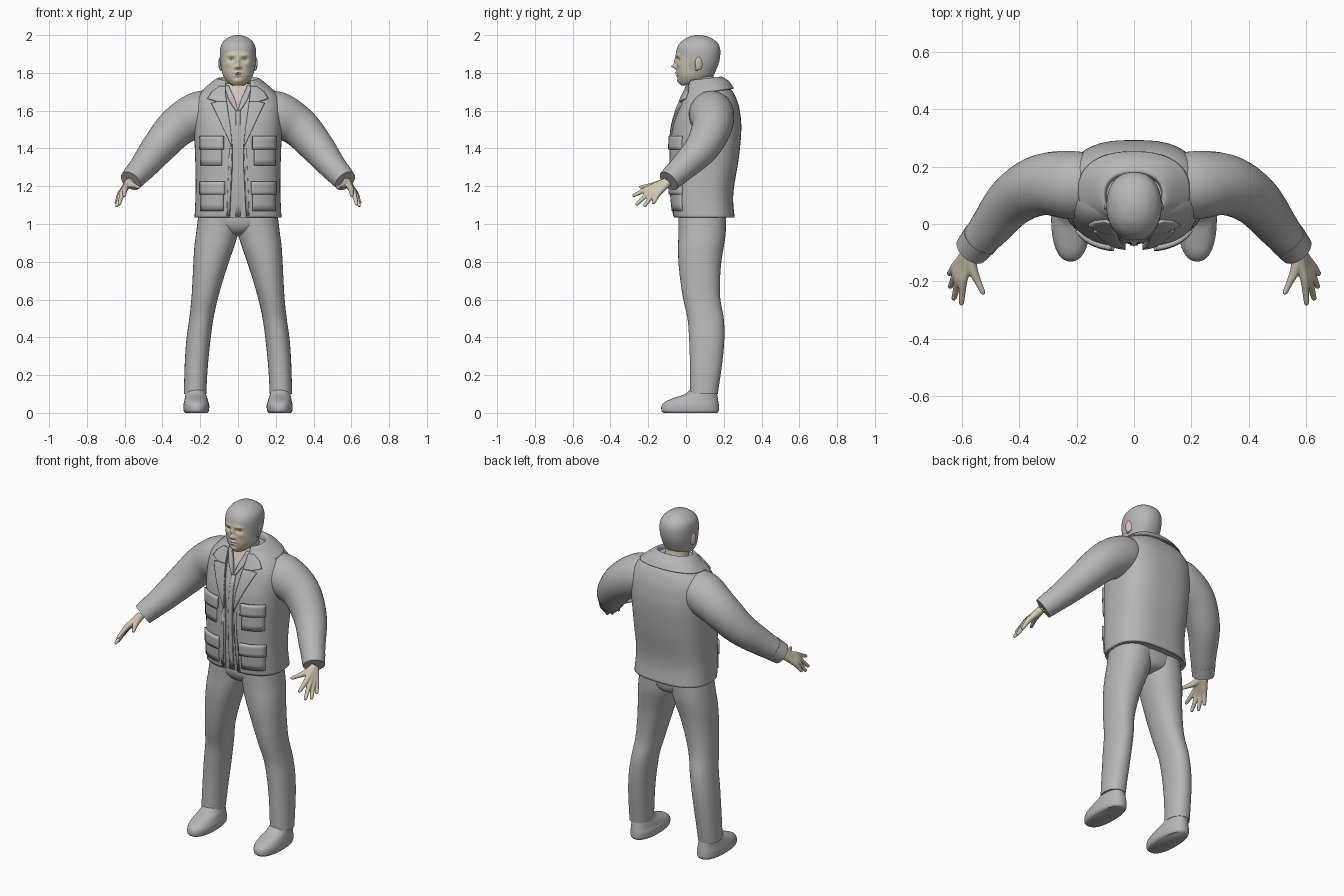
import bpy, bmesh, math
from mathutils import Vector, Matrix

if "Cube" in bpy.data.objects:
    bpy.data.objects.remove(bpy.data.objects["Cube"])


def material(name, rgb):
    m = bpy.data.materials.new(name)
    m.use_nodes = True
    m.diffuse_color = (*rgb, 1)
    m.node_tree.nodes["Principled BSDF"].inputs["Base Color"].default_value = (*rgb, 1)
    return m


GREY = material("cloth grey", (0.47, 0.47, 0.47))
SKIN = material("skin beige", (0.64, 0.58, 0.45))


def finish(name, bm, mats, rule=None, mirror=False, angle=50, closed=True):
    if closed:
        bmesh.ops.recalc_face_normals(bm, faces=bm.faces)
    if rule:
        for f in bm.faces:
            f.material_index = int(rule(f.calc_center_median()))
    me = bpy.data.meshes.new(name)
    bm.to_mesh(me)
    bm.free()
    ob = bpy.data.objects.new(name, me)
    bpy.context.collection.objects.link(ob)
    for m in mats:
        me.materials.append(m)
    bpy.ops.object.select_all(action='DESELECT')
    ob.select_set(True)
    bpy.context.view_layer.objects.active = ob
    bpy.ops.object.shade_smooth_by_angle(angle=math.radians(angle))
    if mirror:
        ob.modifiers.new("mirror", 'MIRROR')
    return ob


def spline(keys, steps=5):
    # Catmull-Rom resampling of any tuple of numbers
    out = []
    for i in range(len(keys) - 1):
        k = [keys[max(0, min(len(keys) - 1, i + d))] for d in (-1, 0, 1, 2)]
        for s in range(steps):
            t = s / steps
            out.append([0.5 * (2 * b + (c - a) * t + (2 * a - 5 * b + 4 * c - d) * t * t
                               + (3 * b - a - 3 * c + d) * t ** 3) for a, b, c, d in zip(*k)])
    return out + [list(keys[-1])]


def skin_rings(bm, rings, wrap=True):
    rows = [[bm.verts.new(p) for p in r] for r in rings]
    n = len(rows[0])
    for a, b in zip(rows, rows[1:]):
        for i in range(n if wrap else n - 1):
            j = (i + 1) % n
            bm.faces.new((a[i], a[j], b[j], b[i]))
    if wrap:
        bm.faces.new(rows[0][::-1])
        bm.faces.new(rows[-1])


def power(v, e):
    return math.copysign(abs(v) ** e, v)


def loft(name, keys, mats, n=2.2, count=40, opening=None, tilt=0, steps=5, shape=None, **kw):
    # keys: height, x range, y range; opening(z) gives a half gap at the front
    rings = []
    for z, x0, x1, y0, y1 in spline(keys, steps):
        hw, hd, xc, yc = (x1 - x0) / 2, (y1 - y0) / 2, (x0 + x1) / 2, (y0 + y1) / 2
        a = math.asin((opening(z) / hw) ** (n / 2)) if opening else 0
        div = count - 1 if opening else count
        ring = []
        for i in range(count):
            t = a + (2 * math.pi - 2 * a) * i / div
            p = Vector((xc + hw * power(math.sin(t), 2 / n), yc - hd * power(math.cos(t), 2 / n), z))
            p.z += tilt * (p.y - 0.1)
            ring.append(shape(p, yc) if shape else p)
        rings.append(ring)
    bm = bmesh.new()
    skin_rings(bm, rings, not opening)
    return finish(name, bm, mats, closed=not opening, **kw)


def tube(bm, keys, count=20, steps=5):
    # keys: point and radius
    pts = spline(keys, steps)
    rings = []
    for i, (x, y, z, r) in enumerate(pts):
        d = Vector(pts[min(i + 1, len(pts) - 1)][:3]) - Vector(pts[max(i - 1, 0)][:3])
        u = d.cross(Vector((1, -1, 1))).normalized()
        v = d.cross(u).normalized()
        rings.append([Vector((x, y, z)) + r * (math.cos(t) * u + math.sin(t) * v)
                      for t in (2 * math.pi * k / count for k in range(count))])
    skin_rings(bm, rings)


def solid(ob, thickness):
    m = ob.modifiers.new("thickness", 'SOLIDIFY')
    m.thickness, m.offset = thickness, -1


def sym(rows):
    return [(z, -w, w, f, b) for z, w, f, b in rows]


# Torso profile shared by jacket, shirt and panels
BOX = 2.7
TORSO = sym([(1.035, .23, -.065, .258), (1.12, .226, -.075, .25), (1.2, .224, -.08, .255),
             (1.35, .227, -.083, .28), (1.5, .233, -.075, .293), (1.6, .233, -.05, .285),
             (1.66, .222, -.025, .268), (1.705, .185, -.005, .245), (1.745, .125, .01, .205)])
DENSE = spline(TORSO)


def front(x, z):
    for a, b in zip(DENSE, DENSE[1:]):
        if z <= b[0]:
            break
    t = max(0, min(1, (z - a[0]) / (b[0] - a[0])))
    hw, y0, y1 = (a[i] + (b[i] - a[i]) * t for i in (2, 3, 4))
    return (y0 + y1) / 2 - (y1 - y0) / 2 * max(0, 1 - abs(x / hw) ** BOX) ** (1 / BOX)


def gap(z):
    return 0.03 + max(0, 1.3 - z) * 0.05 + max(0, z - 1.42) * 0.13


def panel(name, rows, off, thick=0.01, mirror=True, cols=8):
    # rows rising in height: z, inner x, outer x; laid on the chest surface
    rings = []
    for k, (a, b) in enumerate(zip(rows, rows[1:])):
        for s in range(5 if k == len(rows) - 2 else 4):
            z, x0, x1 = (p + (q - p) * s / 4 for p, q in zip(a, b))
            xs = [x0 + (x1 - x0) * i / cols for i in range(cols + 1)]
            rings.append([(x, front(x, z) - off, z) for x in xs])
    bm = bmesh.new()
    skin_rings(bm, rings, False)
    ob = finish(name, bm, [GREY], closed=False)
    solid(ob, thick)
    if mirror:
        ob.modifiers.new("mirror", 'MIRROR')


# Jacket with an open front, shirt underneath with skin in the neckline
solid(loft("jacket", TORSO, [GREY], n=BOX, count=64, opening=gap), 0.012)
shirt = [(z, a + .016, b - .016, c + .014, d - .016) for z, a, b, c, d in TORSO]
loft("shirt", shirt, [GREY, SKIN], n=BOX, count=96, steps=10,
     rule=lambda c: c.y < .09 and c.z > 1.62 + abs(c.x) * 2.2)
panel("shirt_collar", [(1.6, .0, .012), (1.66, .016, .05), (1.735, .05, .075)], -.004)
panel("shirt_placket", [(1.04, -.014, .014), (1.3, -.014, .014), (1.61, -.012, .012)], -.008, mirror=False)
collar = sym([(1.70, .195, -.016, .254), (1.74, .15, .0, .228), (1.768, .114, .01, .192),
              (1.765, .1, .022, .176), (1.735, .095, .03, .17)])
solid(loft("jacket_collar", collar, [GREY], n=2.3, count=48, opening=lambda z: .068, tilt=.12), 0.006)
panel("lapel", [(1.41, .03, .034), (1.5, .038, .075), (1.6, .053, .122), (1.64, .058, .142),
                (1.648, .06, .115)], .009)
panel("collar_leaf", [(1.65, .06, .115), (1.665, .062, .162), (1.70, .066, .14), (1.73, .068, .1)], .011)
panel("jacket_front_band", [(1.045, .044, .06), (1.4, .032, .045)], .003, .006)
for label, z, x0, x1 in (("upper", 1.31, .078, .205), ("lower", 1.07, .07, .205)):
    panel(label + "_pocket", [(z, x0 + .008, x1 - .006), (z + .13, x0 + .008, x1 - .006)], .010, .014)
    panel(label + "_pocket_flap", [(z + .085, x0, x1), (z + .155, x0, x1)], .017, .018)

# Sleeves and cuffs
bm = bmesh.new()
tube(bm, [(.1, .135, 1.605, .09), (.2, .135, 1.585, .119), (.32, .137, 1.515, .107), (.42, .085, 1.405, .091),
          (.5, -.01, 1.305, .073), (.562, -.085, 1.235, .059)], 32)
finish("sleeve", bm, [GREY], mirror=True)
bm = bmesh.new()
tube(bm, [(.535, -.052, 1.266, .067), (.568, -.092, 1.228, .06)], 32)
finish("cuff", bm, [GREY], mirror=True)

# Hands: one tube per finger from the wrist, fused together
bm = bmesh.new()
fingers = [((.597, -.2, 1.188), (.603, -.283, 1.148)), ((.611, -.192, 1.171), (.63, -.265, 1.1)),
           ((.62, -.173, 1.161), (.643, -.222, 1.092)), ((.625, -.15, 1.157), (.647, -.176, 1.107))]
for knuckle, tip in fingers:
    k, t = Vector(knuckle), Vector(tip)
    wrist = Vector((.572, -.09, 1.228)).lerp(k, .12)
    tube(bm, [(*wrist, .023), (*wrist.lerp(k, .55), .018), (*k, .0155), (*k.lerp(t, .5), .012),
              (*k.lerp(t, .93), .009), (*t, .004)], 12)
tube(bm, [(.575, -.1, 1.222, .022), (.563, -.16, 1.208, .018), (.543, -.205, 1.2, .012),
          (.527, -.24, 1.195, .009), (.525, -.246, 1.194, .004)], 12)
hand = finish("hand", bm, [SKIN])
remesh = hand.modifiers.new("fuse", 'REMESH')
remesh.mode, remesh.voxel_size, remesh.use_smooth_shade = 'VOXEL', 0.004, True
hand.modifiers.new("soften", 'SMOOTH').iterations = 3
hand.modifiers.new("mirror", 'MIRROR')

# Trousers and shoes
loft("trouser_seat", sym([(.935, .02, .04, .13), (.955, .09, -.01, .19), (1.0, .185, -.038, .208),
                          (1.07, .205, -.04, .215)]), [GREY])
loft("trouser_leg", [(.1, .168, .287, .02, .168), (.2, .163, .284, .02, .183), (.3, .155, .28, .02, .196),
                     (.4, .144, .272, .016, .203), (.5, .13, .258, .008, .2), (.6, .108, .247, -.014, .182),
                     (.7, .08, .241, -.03, .18), (.8, .048, .236, -.04, .187), (.88, .02, .231, -.042, .2),
                     (.95, .0, .222, -.04, .21), (1.06, -.02, .208, -.04, .212)], [GREY], mirror=True)
loft("shoe", [(.0, .162, .28, -.118, .166), (.012, .154, .288, -.13, .174), (.04, .152, .289, -.128, .174),
              (.062, .158, .285, -.105, .171), (.08, .163, .281, -.06, .168), (.1, .17, .277, -.005, .164),
              (.13, .178, .27, .03, .155)], [GREY], n=2.3, mirror=True)

# Head: features are soft bumps on the face (x, z, width, height, depth)
BUMPS = [(0, 1.833, .011, .010, .024), (0, 1.856, .009, .022, .013), (.014, 1.828, .007, .007, .009),
         (.034, 1.872, .017, .010, -.012), (.034, 1.893, .024, .007, .005), (0, 1.801, .019, .005, .009),
         (0, 1.786, .017, .005, .008), (0, 1.793, .022, .002, -.004), (0, 1.757, .022, .012, .008),
         (.05, 1.845, .016, .013, .005)]


def face(p, yc):
    if p.y < yc:
        w = min(1, (yc - p.y) / .05)
        p.y -= w * sum(d * math.exp(-((abs(p.x) - x) / sx) ** 2 - ((p.z - z) / sz) ** 2)
                       for x, z, sx, sz, d in BUMPS)
    return p


def is_skin(c):
    if c.y > .045:
        return c.z < 1.785
    return c.z < 1.922 - 6 * c.x * c.x and (c.y < .015 or c.z < 1.815)


loft("head", sym([(1.733, .03, -.025, .06), (1.748, .052, -.036, .1), (1.78, .076, -.046, .14),
                  (1.81, .086, -.05, .157), (1.85, .093, -.051, .173), (1.89, .096, -.054, .181),
                  (1.93, .094, -.048, .18), (1.96, .082, -.03, .166), (1.985, .055, .002, .132),
                  (1.997, .025, .035, .095), (2.0, .004, .058, .066)]), [GREY, SKIN],
     count=144, steps=7, shape=face, rule=is_skin, angle=80)
bm = bmesh.new()
tube(bm, [(0, .1, 1.64, .085), (0, .093, 1.71, .07), (0, .083, 1.76, .066), (0, .08, 1.82, .064)], 32)
finish("neck", bm, [SKIN])


def ball(name, place, size, turn=0):
    bm = bmesh.new()
    matrix = Matrix.Translation(place) @ Matrix.Rotation(turn, 4, 'Z') @ Matrix.Diagonal((*size, 1))
    bmesh.ops.create_uvsphere(bm, u_segments=20, v_segments=12, radius=1, matrix=matrix)
    finish(name, bm, [SKIN], mirror=True, angle=80)


ball("ear", (.094, .068, 1.85), (.008, .021, .035), .35)
ball("ear_lobe", (.092, .058, 1.825), (.007, .011, .014), .3)
ball("eye", (.034, -.027, 1.872), (.014, .012, .008))
